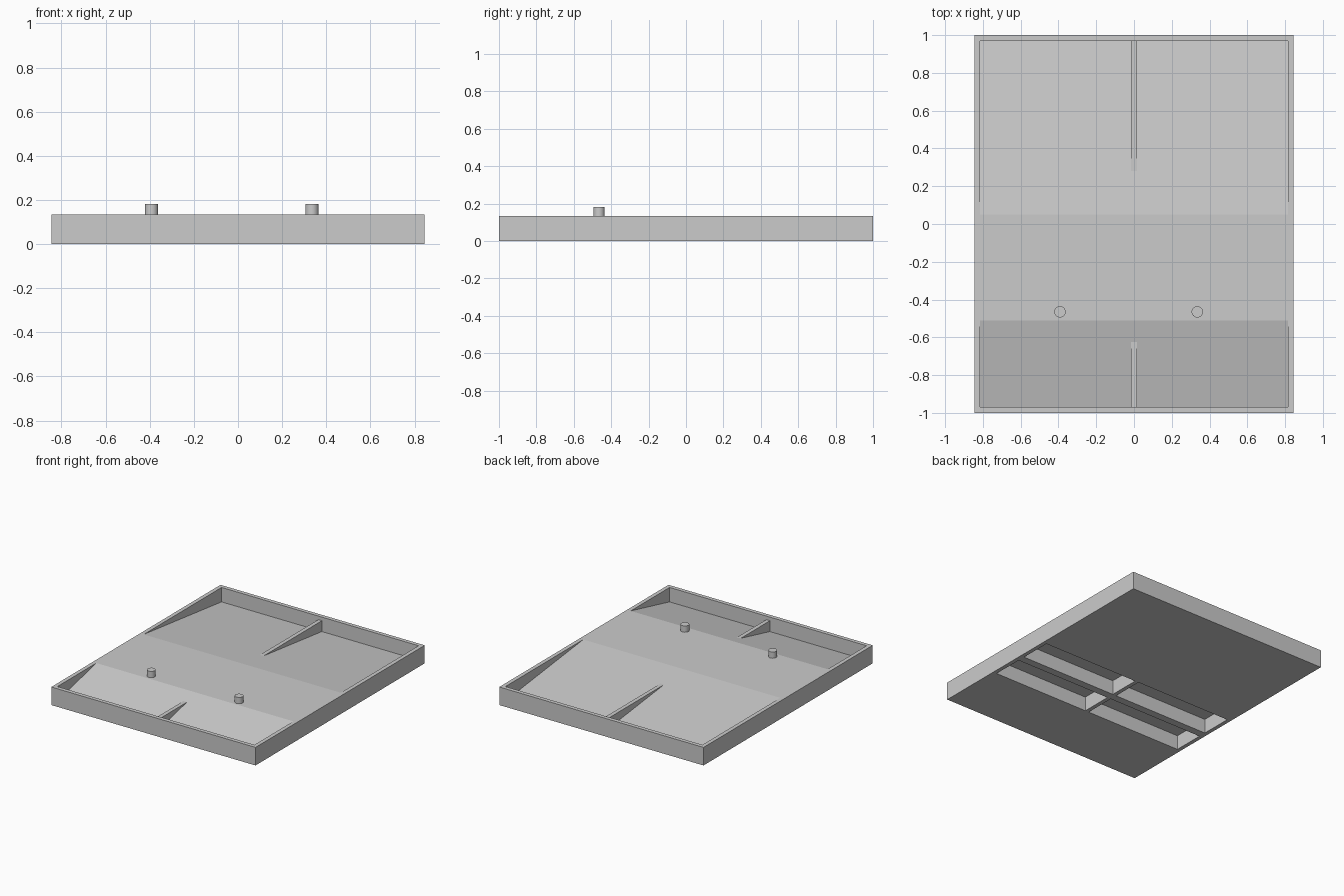
import bpy
import bmesh

cube = bpy.data.objects.get("Cube")
if cube:
    bpy.data.objects.remove(cube, do_unlink=True)

# Main dimensions
HALF_X, HALF_Y, TOP = 0.845, 1.0, 0.135
WALL, FLOOR = 0.03, 0.027
RIB_TOP = TOP - FLOOR
CREST = {"front": -0.51, "back": 0.05}      # edges of the raised middle band
INNER = {"front": -(HALF_Y - WALL), "back": HALF_Y - WALL}

grey = bpy.data.materials.new("light_grey")
grey.use_nodes = True
COLOUR = (0.6, 0.6, 0.6, 1)
grey.diffuse_color = COLOUR
grey.node_tree.nodes["Principled BSDF"].inputs["Base Color"].default_value = COLOUR


def prism(name, profile, x0, x1):
    """Extrude a (y, z) profile along x."""
    bm = bmesh.new()
    face = bm.faces.new([bm.verts.new((x0, y, z)) for y, z in profile])
    ext = bmesh.ops.extrude_face_region(bm, geom=[face])["geom"]
    verts = [v for v in ext if isinstance(v, bmesh.types.BMVert)]
    bmesh.ops.translate(bm, verts=verts, vec=(x1 - x0, 0, 0))
    bmesh.ops.recalc_face_normals(bm, faces=bm.faces)
    mesh = bpy.data.meshes.new(name)
    bm.to_mesh(mesh)
    bm.free()
    mesh.materials.append(grey)
    obj = bpy.data.objects.new(name, mesh)
    bpy.context.collection.objects.link(obj)
    return obj


def block(name, y0, y1, z0, z1, x0, x1):
    return prism(name, [(y0, z0), (y1, z0), (y1, z1), (y0, z1)], x0, x1)


def cut(target, cutter):
    cutter.hide_render = True
    mod = target.modifiers.new("cut", "BOOLEAN")
    mod.operation, mod.solver, mod.object = "DIFFERENCE", "EXACT", cutter
    bpy.context.view_layer.objects.active = target
    bpy.ops.object.modifier_apply(modifier=mod.name)
    bpy.data.objects.remove(cutter, do_unlink=True)


# Tray body
tray = block("tray", -HALF_Y, HALF_Y, 0, TOP, -HALF_X, HALF_X)

# Sloping hollows on each side of the middle band, each with a central rib
for side in ("front", "back"):
    crest, inner = CREST[side], INNER[side]
    hollow = [(crest, TOP), (inner, FLOOR), (inner, TOP + 0.1), (crest, TOP + 0.1)]
    cut(tray, prism("hollow", hollow, -HALF_X + WALL, HALF_X - WALL))
    start = crest + (inner - crest) * (TOP - RIB_TOP) / (TOP - FLOOR)
    rib = [(start, RIB_TOP), (inner, FLOOR), (inner, RIB_TOP)]
    prism(side + "_rib", rib, -WALL / 2, WALL / 2)

# Four pockets underneath
for y0, y1 in ((-0.505, -0.268), (-0.21, 0.03)):
    for x0, x1 in ((-HALF_X + WALL, -WALL / 2), (WALL / 2, HALF_X - WALL)):
        cut(tray, block("pocket", y0, y1, -0.1, RIB_TOP, x0, x1))

# Two locating pegs
for name, x in (("right_peg", -0.392), ("left_peg", 0.335)):
    bpy.ops.mesh.primitive_cylinder_add(vertices=32, radius=0.03, depth=0.06,
                                        location=(x, -0.465, 0.152))
    peg = bpy.context.object
    peg.name = name
    peg.data.materials.append(grey)
    bpy.ops.object.shade_smooth_by_angle()
